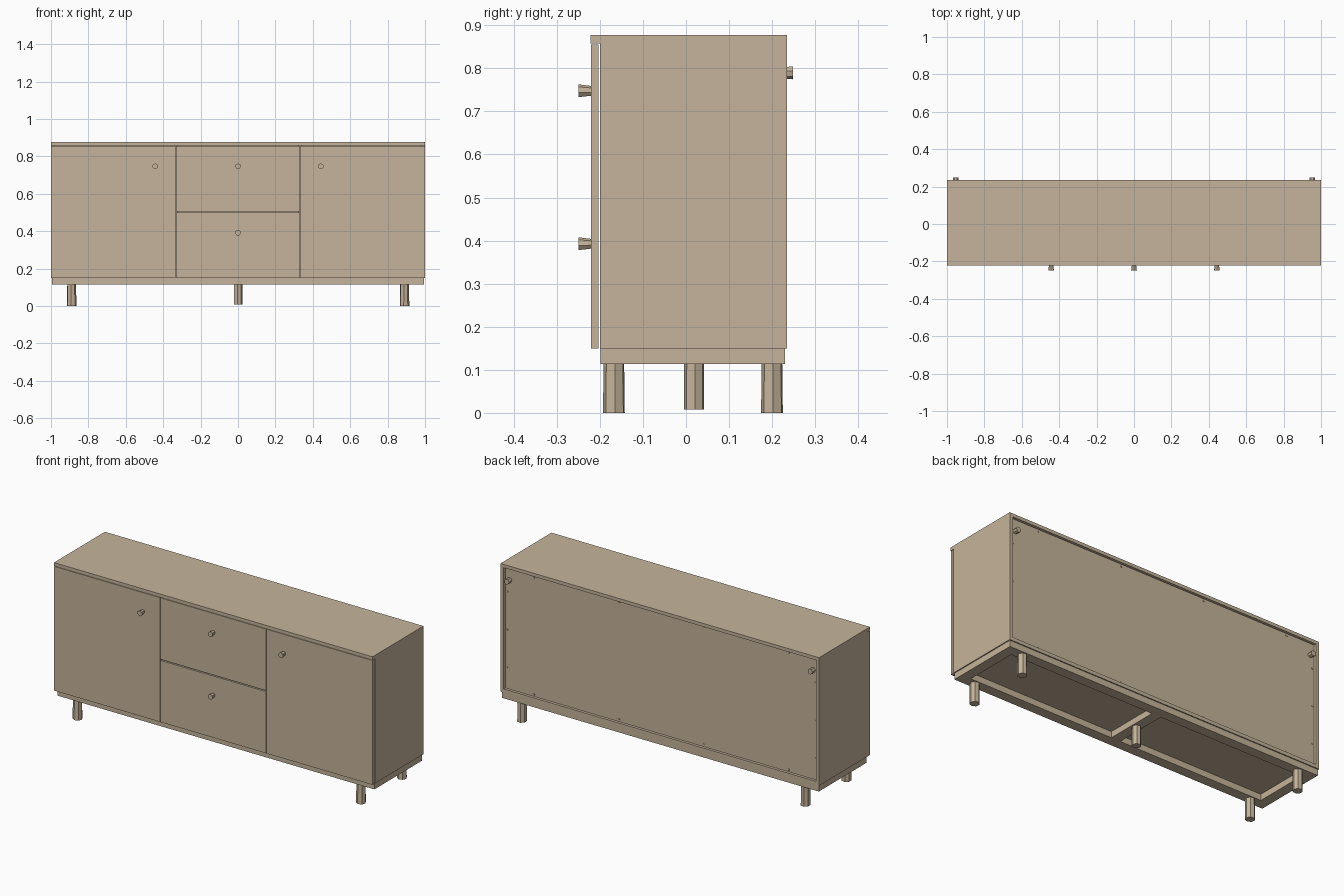
import bpy, bmesh, math
from mathutils import Matrix

if "Cube" in bpy.data.objects:
    bpy.data.objects.remove(bpy.data.objects["Cube"], do_unlink=True)

wood = bpy.data.materials.new("pale_wood")
wood.use_nodes = True
COLOR = (0.56, 0.455, 0.325, 1)
wood.diffuse_color = COLOR
wood.node_tree.nodes["Principled BSDF"].inputs["Base Color"].default_value = COLOR


def finish(name, bm):
    mesh = bpy.data.meshes.new(name)
    bm.to_mesh(mesh)
    bm.free()
    mesh.materials.append(wood)
    obj = bpy.data.objects.new(name, mesh)
    bpy.context.collection.objects.link(obj)
    return obj


def box(name, x, y, z):
    """Board given by its (min, max) extents."""
    bm = bmesh.new()
    bmesh.ops.create_cube(bm, size=1)
    for v in bm.verts:
        v.co = [r[0] + (c + 0.5) * (r[1] - r[0]) for c, r in zip(v.co, (x, y, z))]
    return finish(name, bm)


def peg(name, start, length, r1, r2, sides, axis="Z", turn=0.0):
    """Tapered peg running from start along +z, +y or -y."""
    bm = bmesh.new()
    bmesh.ops.create_cone(bm, cap_ends=True, segments=sides, radius1=r1, radius2=r2, depth=length)
    tilt = {"Z": 0, "+Y": -math.pi / 2, "-Y": math.pi / 2}[axis]
    m = (Matrix.Translation(start) @ Matrix.Rotation(tilt, 4, "X")
         @ Matrix.Translation((0, 0, length / 2)) @ Matrix.Rotation(turn, 4, "Z"))
    bmesh.ops.transform(bm, matrix=m, verts=bm.verts)
    return finish(name, bm)


# Carcass
BACK, FRONT = 0.235, -0.2
box("top_board", (-1, 1), (-0.222, BACK), (0.858, 0.877))
box("bottom_board", (-0.98, 0.98), (FRONT, BACK), (0.15, 0.17))
box("back_panel", (-0.98, 0.98), (0.212, 0.22), (0.17, 0.858))
for s, side in ((-1, "right"), (1, "left")):
    box(f"{side}_side_board", sorted((s * 0.98, s)), (FRONT, BACK), (0.15, 0.858))
    box(f"{side}_divider", sorted((s * 0.323, s * 0.342)), (FRONT, 0.212), (0.17, 0.858))

# Doors, drawers and their flared knobs
DOOR_Y = (-0.221, -0.203)
for s, side in ((-1, "right"), (1, "left")):
    box(f"{side}_door", sorted((s * 0.335, s * 0.999)), DOOR_Y, (0.15, 0.855))
    peg(f"{side}_door_knob", (s * 0.443, -0.221, 0.747), 0.028, 0.012, 0.0155, 7, "-Y")
for name, z0, z1, knob_z in (("lower", 0.15, 0.5, 0.392), ("upper", 0.506, 0.855, 0.747)):
    box(f"{name}_drawer_front", (-0.331, 0.331), DOOR_Y, (z0, z1))
    peg(f"{name}_drawer_knob", (0, -0.221, knob_z), 0.028, 0.012, 0.0155, 7, "-Y")

# Open base frame with a middle cross rail
RAIL, Z = 0.058, (0.114, 0.149)
Y0, Y1 = -0.198, 0.23
box("front_rail", (-0.995, 0.995), (Y0, Y0 + RAIL), Z)
box("back_rail", (-0.995, 0.995), (Y1 - RAIL, Y1), Z)
for name, x0, x1 in (("right_rail", -0.995, -0.995 + RAIL), ("middle_rail", -RAIL / 2, RAIL / 2),
                     ("left_rail", 0.995 - RAIL, 0.995)):
    box(name, (x0, x1), (Y0 + RAIL, Y1 - RAIL), Z)

# Legs
for s, side in ((-1, "right"), (1, "left")):
    peg(f"{side}_front_leg", (s * 0.89, -0.167, 0), 0.115, 0.026, 0.0245, 7, turn=0.3)
    peg(f"{side}_back_leg", (s * 0.89, 0.2, 0), 0.115, 0.026, 0.0245, 7, turn=0.3)
peg("middle_leg", (0, 0.019, 0.008), 0.107, 0.024, 0.0235, 7, turn=0.3)

# Pegs and small screw heads on the back
for s, side in ((-1, "right"), (1, "left")):
    peg(f"{side}_back_peg", (s * 0.953, 0.219, 0.79), 0.029, 0.014, 0.0155, 7, "+Y")
    for i, z in enumerate((0.29, 0.505, 0.72)):
        peg(f"{side}_screw_{i}", (s * 0.968, 0.219, z), 0.004, 0.006, 0.005, 6, "+Y")
for row, z in (("top", 0.846), ("bottom", 0.182)):
    for i in range(4):
        peg(f"{row}_screw_{i}", (-0.8 + i * 0.5333, 0.219, z), 0.004, 0.006, 0.005, 6, "+Y")
